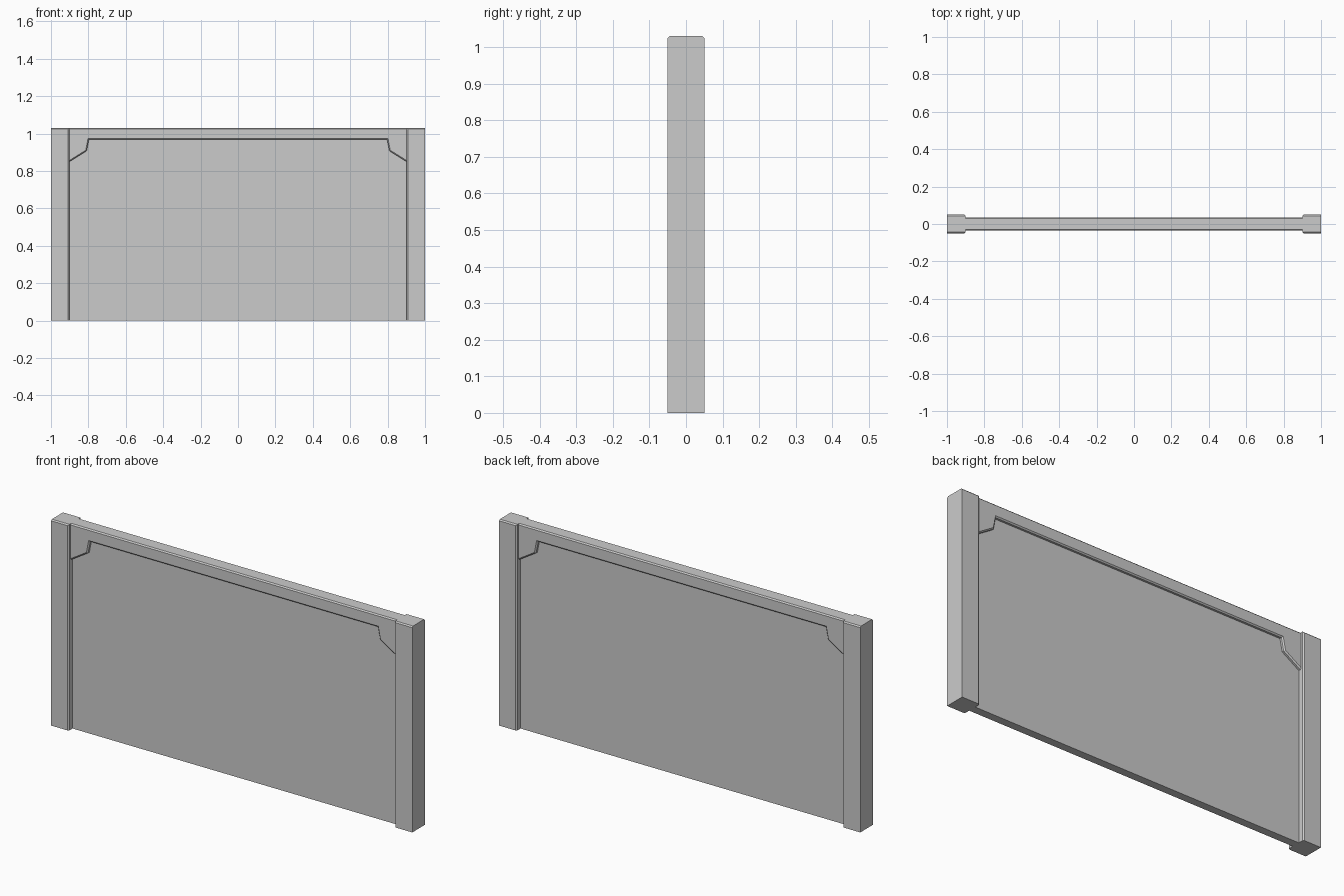
import bpy, bmesh

if "Cube" in bpy.data.objects:
    bpy.data.objects.remove(bpy.data.objects["Cube"])

TOP = 1.031      # overall height
INNER = 0.902    # inner face of the posts
POST_Y, BEAM_Y, PANEL_Y = 0.05, 0.036, 0.02


def make_prism(name, outline, half_depth, chamfer=0.0, pick=None):
    """Extrude an x/z outline along y and chamfer the picked edges."""
    bm = bmesh.new()
    face = bm.faces.new([bm.verts.new((x, -half_depth, z)) for x, z in outline])
    grown = bmesh.ops.extrude_face_region(bm, geom=[face])
    for v in grown["geom"]:
        if isinstance(v, bmesh.types.BMVert):
            v.co.y = half_depth
    bmesh.ops.recalc_face_normals(bm, faces=bm.faces)
    if pick:
        # only the edges around the front and back faces
        edges = [e for e in bm.edges
                 if abs(e.verts[0].co.y - e.verts[1].co.y) < 1e-6
                 and pick((e.verts[0].co + e.verts[1].co) / 2)]
        bmesh.ops.bevel(bm, geom=edges, offset=chamfer, segments=1,
                        affect='EDGES', clamp_overlap=True)
    mesh = bpy.data.meshes.new(name)
    bm.to_mesh(mesh)
    bm.free()
    ob = bpy.data.objects.new(name, mesh)
    bpy.context.collection.objects.link(ob)
    return ob


# Thin recessed wall panel
make_prism("wall_panel", [(-0.95, 0), (0.95, 0), (0.95, 1.0), (-0.95, 1.0)], PANEL_Y)

# Top beam with a corner bracket at each end
right = [(0.797, 0.968), (0.809, 0.907), (INNER, 0.849), (0.95, 0.849), (0.95, TOP)]
left = [(-x, z) for x, z in reversed(right)]
make_prism("top_beam", right + left, BEAM_Y, 0.006,
           lambda c: abs(c.x) < 0.94 and c.z > 0.85)

# End posts, chamfered on the inner and top edges
for side, sx in (("left", -1), ("right", 1)):
    outline = [(sx * x, z) for x, z in
               ((INNER, 0), (1, 0), (1, TOP), (INNER, TOP))]
    make_prism(side + "_post", outline, POST_Y, 0.006,
               lambda c: abs(c.x) < INNER + 0.001 or c.z > TOP - 0.001)
